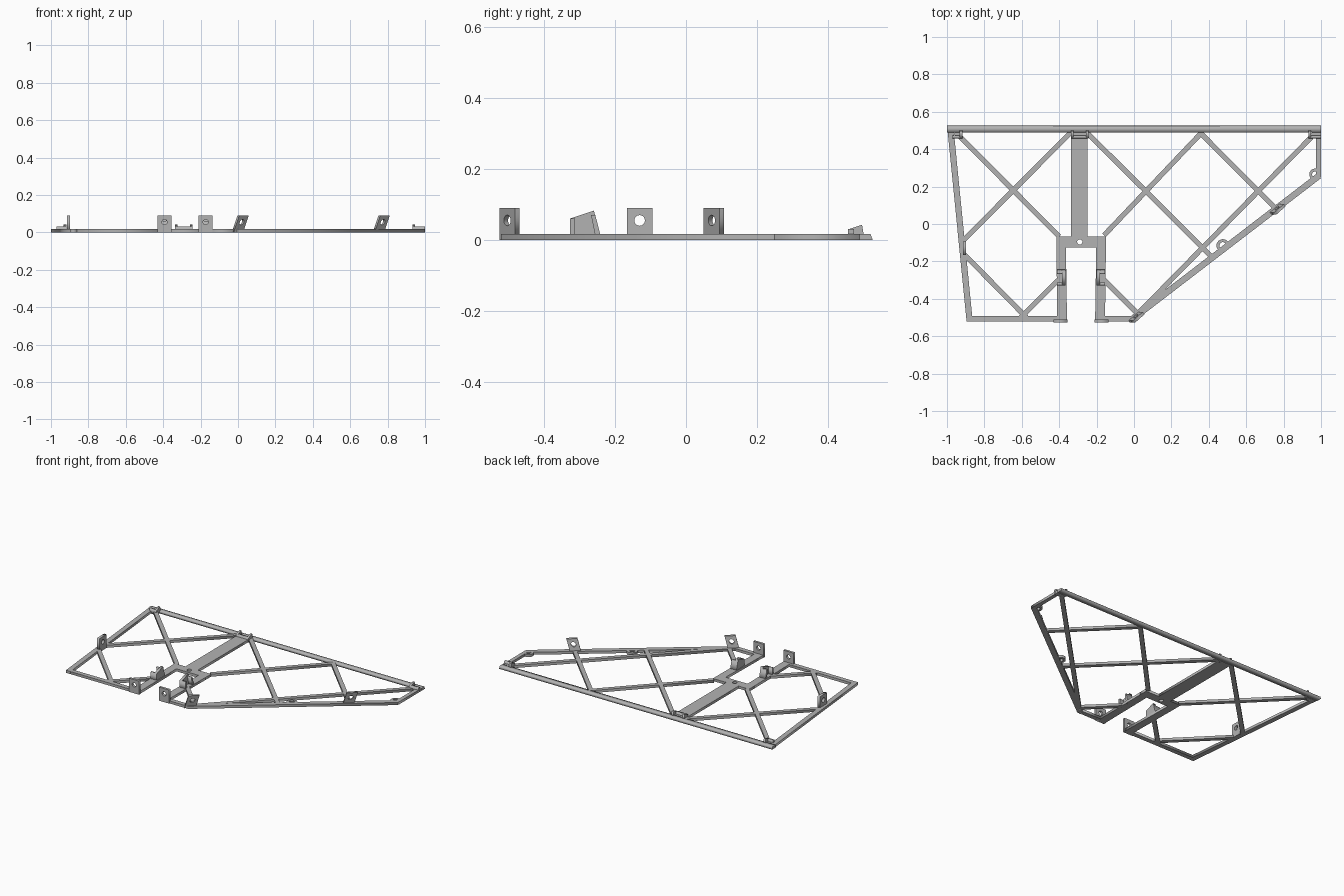
import bpy, math
from mathutils import Vector

if "Cube" in bpy.data.objects:
    bpy.data.objects.remove(bpy.data.objects["Cube"])

T = 0.017  # sheet thickness
grey = bpy.data.materials.new("light grey")
grey.diffuse_color = (0.45, 0.45, 0.45, 1)
grey.use_nodes = True
grey.node_tree.nodes["Principled BSDF"].inputs["Base Color"].default_value = grey.diffuse_color


def plate(name, outline, holes=(), o=(0, 0, 0), u=(1, 0, 0), v=(0, 1, 0), w=(0, 0, T)):
    """Flat outline with round holes, extruded along w, placed on axes u and v."""
    cu = bpy.data.curves.new(name, 'CURVE')
    cu.dimensions, cu.fill_mode, cu.extrude = '2D', 'BOTH', 0.5
    loops = [outline]
    for cx, cy, r in holes:
        loops.append([(cx + r * math.cos(a * math.pi / 12), cy + r * math.sin(a * math.pi / 12))
                      for a in range(24)])
    for pts in loops:
        s = cu.splines.new('POLY')
        s.points.add(len(pts) - 1)
        for p, (x, y) in zip(s.points, pts):
            p.co = (x, y, 0, 1)
        s.use_cyclic_u = True
    tmp = bpy.data.objects.new("tmp", cu)
    bpy.context.collection.objects.link(tmp)
    bpy.context.view_layer.update()
    dg = bpy.context.evaluated_depsgraph_get()
    me = bpy.data.meshes.new_from_object(tmp.evaluated_get(dg))
    bpy.data.objects.remove(tmp)
    o, u, v, w = map(Vector, (o, u, v, w))
    for p in me.vertices:
        x, y, z = p.co
        p.co = o + u * x + v * y + w * (z + 0.5)
    if u.cross(v).dot(w) < 0:
        me.flip_normals()
    me.materials.clear()
    me.materials.append(grey)
    me.name = name
    ob = bpy.data.objects.new(name, me)
    bpy.context.collection.objects.link(ob)
    return ob


def rect(x0, x1, y0, y1):
    return [(x0, y0), (x1, y0), (x1, y1), (x0, y1)]


def disc(cx, cy, r):
    return [(cx + r * math.cos(a * math.pi / 12), cy + r * math.sin(a * math.pi / 12))
            for a in range(24)]


# Outer frame
plate("back_rail", [(0.49, 0), (0.527, 0), (0.521, T), (0.49, T)],
      o=(-1, 0, 0), u=(0, 1, 0), v=(0, 0, 1), w=(2, 0, 0))
plate("left_rail", [(-0.996, 0.492), (-0.895, -0.522), (-0.862, -0.522), (-0.963, 0.492)])
plate("front_rail_left", rect(-0.87, -0.41, -0.522, -0.492))
plate("front_rail_right", rect(-0.16, -0.005, -0.522, -0.492))
plate("diagonal_rail", [(0, -0.522), (1, 0.245), (0.98, 0.272), (-0.02, -0.495), (-0.02, -0.522)])
plate("right_rail", rect(0.974, 1, 0.25, 0.492))

# Slotted centre: crossbar, posts and spine
plate("crossbar", rect(-0.415, -0.15, -0.125, -0.067), [(-0.29, -0.096, 0.014)])
plate("left_post", [(-0.41, -0.522), (-0.358, -0.522), (-0.364, -0.124), (-0.415, -0.124)])
plate("right_post", [(-0.208, -0.522), (-0.155, -0.522), (-0.15, -0.124), (-0.202, -0.124)])
plate("spine", rect(-0.338, -0.248, -0.068, 0.492))

# Diagonal braces
braces = [(-0.955, 0.492, -0.4, -0.067), (-0.335, 0.492, -0.925, -0.1),
          (-0.92, -0.15, -0.575, -0.5), (-0.605, -0.5, -0.405, -0.3),
          (-0.255, 0.492, 0.425, -0.185), (0.365, 0.492, -0.16, -0.06),
          (0.35, 0.492, 0.755, 0.085), (0.975, 0.492, 0.015, -0.485),
          (-0.16, -0.3, 0.02, -0.48)]
for i, (x0, y0, x1, y1) in enumerate(braces):
    a, b = Vector((x0, y0)), Vector((x1, y1))
    d = (b - a).normalized()
    n = Vector((-d.y, d.x)) * 0.0135
    plate(f"brace_{i + 1}", [tuple(p) for p in (a - n, b - n, b + n, a + n)])

# Screw eyes on the diagonal side
plate("middle_eye", disc(0.475, -0.115, 0.034), [(0.475, -0.115, 0.018)])
plate("corner_eye", disc(0.968, 0.265, 0.031), [(0.968, 0.265, 0.016)])

# Upright tabs with holes
H = 0.09
for name, x in (("front_tab_left", -0.43), ("front_tab_right", -0.21)):
    plate(name, rect(0, 0.074, 0, H), [(0.037, 0.055, 0.014)],
          o=(x, -0.51, 0), v=(0, 0, 1), w=(0, -0.016, 0), u=(1, 0, 0))
plate("left_tab", rect(0, 0.073, 0, H), [(0.036, 0.055, 0.015)],
      o=(-0.915, -0.167, 0), u=(0, 1, 0), v=(0, 0, 1), w=(0.018, 0, 0))

# Leaning tabs along the diagonal side
for name, x, y in (("leaning_tab_front", -0.033, -0.515), ("leaning_tab_side", 0.721, 0.062)):
    plate(name, rect(0, 0.07, 0, H), [(0.035, 0.055, 0.015)],
          o=(x, y, 0), u=(0.72, 0.64, 0), v=(0.33, 0, 1), w=(0.01, -0.012, 0))

# Sloped clips beside the slot, mirrored about the centre line
for side, s in (("left", -1), ("right", 1)):
    def cx(d):
        return -0.283 + s * d
    prof = [(-0.328, 0), (-0.238, 0), (-0.26, 0.083), (-0.328, 0.06)]
    plate(f"clip_wall_{side}", prof, o=(cx(0.083), 0, 0),
          u=(0, 1, 0), v=(0, 0, 1), w=(s * 0.018, 0, 0))
    plate(f"clip_front_flange_{side}", rect(-0.328, -0.314, 0, 0.06), o=(cx(0.083), 0, 0),
          u=(0, 1, 0), v=(0, 0, 1), w=(s * 0.046, 0, 0))
    plate(f"clip_back_flange_{side}", [(-0.254, 0), (-0.238, 0), (-0.256, 0.07), (-0.268, 0.07)],
          o=(cx(0.083), 0, 0), u=(0, 1, 0), v=(0, 0, 1), w=(s * 0.046, 0, 0))

# Low U-shaped clips on the back rail
cheek = [(0.458, 0), (0.504, 0), (0.497, 0.043), (0.458, 0.03)]
for name, x0, x1, ends in (("left", -0.97, -0.918, "R"), ("middle", -0.337, -0.243, "LR"),
                           ("right", 0.932, 1.0, "L")):
    plate(f"back_clip_bar_{name}", rect(0.458, 0.474, 0, 0.031), o=(x0, 0, 0),
          u=(0, 1, 0), v=(0, 0, 1), w=(x1 - x0, 0, 0))
    for e in ends:
        plate(f"back_clip_cheek_{name}_{e.lower()}", cheek,
              o=(x0 if e == "L" else x1 - 0.014, 0, 0),
              u=(0, 1, 0), v=(0, 0, 1), w=(0.014, 0, 0))
